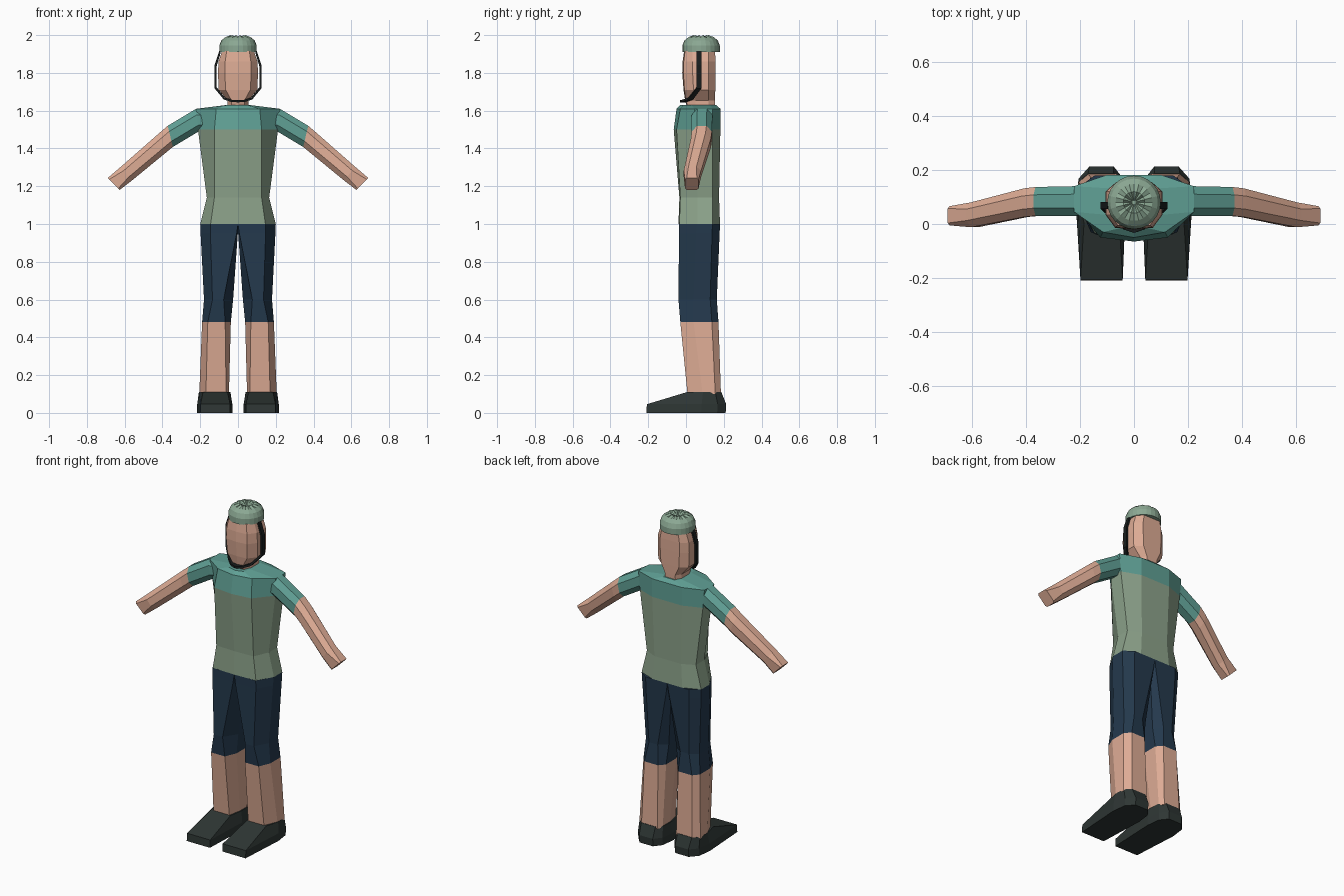
import bpy, math

if "Cube" in bpy.data.objects:
    bpy.data.objects.remove(bpy.data.objects["Cube"])


def srgb(r, g, b):
    return [((c / 255 + 0.055) / 1.055) ** 2.4 for c in (r, g, b)] + [1]


def material(name, *rgb):
    m = bpy.data.materials.new(name)
    m.diffuse_color = srgb(*rgb)
    m.use_nodes = True
    m.node_tree.nodes["Principled BSDF"].inputs["Base Color"].default_value = m.diffuse_color
    return m


SKIN = material("skin", 222, 172, 149)
SAGE = material("sage_shirt", 141, 163, 139)
TEAL = material("teal_yoke", 96, 160, 149)
NAVY = material("navy_shorts", 36, 57, 77)
SHOE = material("charcoal_shoe", 46, 54, 52)
BLACK = material("black_strap", 24, 28, 28)
CAP = material("green_cap", 139, 168, 147)


def loft(name, rings, mats, mirror=False, caps=True):
    """Skin a list of equal rings; mats holds one material per band."""
    n = len(rings[0])
    verts = [p for r in rings for p in r]
    faces, bands = [], []
    for k in range(len(rings) - 1):
        for i in range(n):
            j = (i + 1) % n
            faces.append((k * n + i, k * n + j, (k + 1) * n + j, (k + 1) * n + i))
            bands.append(mats[k])
    if caps:
        faces += [tuple(range(n))[::-1], tuple(range(len(verts) - n, len(verts)))]
        bands += [mats[0], mats[-1]]
    me = bpy.data.meshes.new(name)
    me.from_pydata(verts, [], faces)
    used = list(dict.fromkeys(mats))
    for m in used:
        me.materials.append(m)
    for f, m in zip(me.polygons, bands):
        f.material_index = used.index(m)
    ob = bpy.data.objects.new(name, me)
    bpy.context.collection.objects.link(ob)
    # consistent outward normals
    bpy.context.view_layer.objects.active = ob
    ob.select_set(True)
    bpy.ops.object.mode_set(mode='EDIT')
    bpy.ops.mesh.select_all(action='SELECT')
    bpy.ops.mesh.remove_doubles(threshold=0.0005)
    bpy.ops.mesh.normals_make_consistent(inside=False)
    bpy.ops.object.mode_set(mode='OBJECT')
    ob.select_set(False)
    if mirror:
        ob.modifiers.new("mirror", 'MIRROR').use_mirror_merge = False
    return ob


def body_ring(z, w, wf, wb, yc, yf, ys, yb, yk):
    """Symmetric section: centre front, front corner, side front, side back, back corner."""
    half = [(wf, yf), (w, ys), (w, yb), (wb, yk)]
    pts = [(0, yc)] + half + [(-x, y) for x, y in reversed(half)]
    return [(x, y, z) for x, y in pts]


def leg_ring(z, x0, x1, y0, y1, ci, co, cf, cb):
    """Box section with chamfered inner, outer, front and back corners."""
    return [(x0 + ci, y0, z), (x1 - co, y0, z), (x1, y0 + cf, z), (x1, y1 - cb, z),
            (x1 - co, y1, z), (x0 + ci, y1, z), (x0, y1 - cb, z), (x0, y0 + cf, z)]


# Shirt
loft("shirt", [
    body_ring(1.00, .20, .145, .10, -.04, -.035, .06, .14, .18),
    body_ring(1.14, .165, .125, .09, -.035, -.03, .06, .14, .175),
    body_ring(1.50, .212, .125, .10, -.065, -.05, .055, .14, .182),
    body_ring(1.61, .222, .115, .10, -.05, -.03, .045, .14, .182),
    body_ring(1.63, .06, .05, .04, -.03, -.015, .03, .13, .16),
], [SAGE, SAGE, TEAL, TEAL])

# Neck and head
loft("head", [
    body_ring(1.60, .055, .035, .035, .01, .015, .05, .12, .152),
    body_ring(1.655, .055, .035, .035, -.005, 0, .05, .12, .154),
    body_ring(1.71, .102, .065, .06, -.013, -.008, .04, .12, .155),
    body_ring(1.80, .106, .07, .065, -.02, -.014, .035, .12, .156),
    body_ring(1.86, .103, .068, .065, -.018, -.012, .035, .12, .156),
    body_ring(1.915, .085, .06, .055, -.01, -.005, .035, .12, .154),
], [SKIN] * 5)

# Legs with shorts
loft("leg", [
    leg_ring(1.00, 0, .20, -.037, .18, 0, .055, .095, .04),
    leg_ring(.95, .001, .198, -.037, .178, .006, .052, .09, .04),
    leg_ring(.60, .026, .18, -.04, .163, .05, .045, .08, .035),
    leg_ring(.48, .038, .19, -.03, .172, .03, .03, .07, .035),
    leg_ring(.10, .048, .205, .008, .185, .015, .035, .08, .03),
], [NAVY, NAVY, NAVY, SKIN], mirror=True)

# Shoes
sole = [(.042, -.21), (.198, -.21), (.216, .08), (.205, .165),
        (.165, .21), (.075, .21), (.04, .165), (.03, .08)]
collar = [(.055, .005), (.185, .005), (.207, .09), (.203, .155),
          (.17, .187), (.075, .187), (.047, .155), (.04, .09)]
loft("shoe", [[(x, y, 0) for x, y in sole],
              [(x, y + .003, .046) for x, y in sole],
              [(x, y, .11) for x, y in collar]], [SHOE] * 2, mirror=True)


# Arms with sleeves
def arm_ring(xu, zu, xl, zl, y0, y1, c=.27):
    """Chamfered section between an upper and a lower edge point."""
    uv = [(c, 0), (1 - c, 0), (1, c), (1, 1 - c), (1 - c, 1), (c, 1), (0, 1 - c), (0, c)]
    return [(xl + (xu - xl) * v, y0 + (y1 - y0) * u, zl + (zu - zl) * v) for u, v in uv]


loft("arm", [
    arm_ring(.17, 1.605, .17, 1.50, .035, .14),
    arm_ring(.222, 1.61, .208, 1.49, .03, .14),
    arm_ring(.372, 1.52, .345, 1.408, .03, .137),
    arm_ring(.415, 1.483, .385, 1.375, .026, .132),
    arm_ring(.62, 1.303, .562, 1.23, -.012, .08),
    arm_ring(.69, 1.243, .627, 1.18, -.005, .066, .12),
], [TEAL, TEAL, SKIN, SKIN, SKIN], mirror=True)

# Chin strap: thin band from the cap around the jaw
half = [(.095, .068, 1.912), (.118, .068, 1.84), (.118, .068, 1.72),
        (.072, .025, 1.664), (.035, -.008, 1.652)]
path = half + [(0, -.02, 1.65)] + [(-x, y, z) for x, y, z in reversed(half)]
bands = []
for x, y, z in path:
    a = math.atan2(z - 1.78, x)
    dx, dz = .006 * math.cos(a), .006 * math.sin(a)
    w = .013
    bands.append([(x - dx, y - w, z - dz), (x + dx, y - w, z + dz),
                  (x + dx, y + w, z + dz), (x - dx, y + w, z - dz)])
loft("chin_strap", bands, [BLACK] * (len(bands) - 1))

# Cap: dome with a gathered crown
N = 24
profile = [(.085, 1.91, 0), (.099, 1.91, 0), (.099, 1.945, 0), (.088, 1.972, 0),
           (.068, 1.988, .002), (.04, 1.996, .004), (.008, 1.982, .002)]
loft("cap", [[(r * math.cos(i * math.tau / N), .08 + r * math.sin(i * math.tau / N),
               z + (d if i % 2 else -d)) for i in range(N)]
             for r, z, d in profile], [CAP] * (len(profile) - 1))
